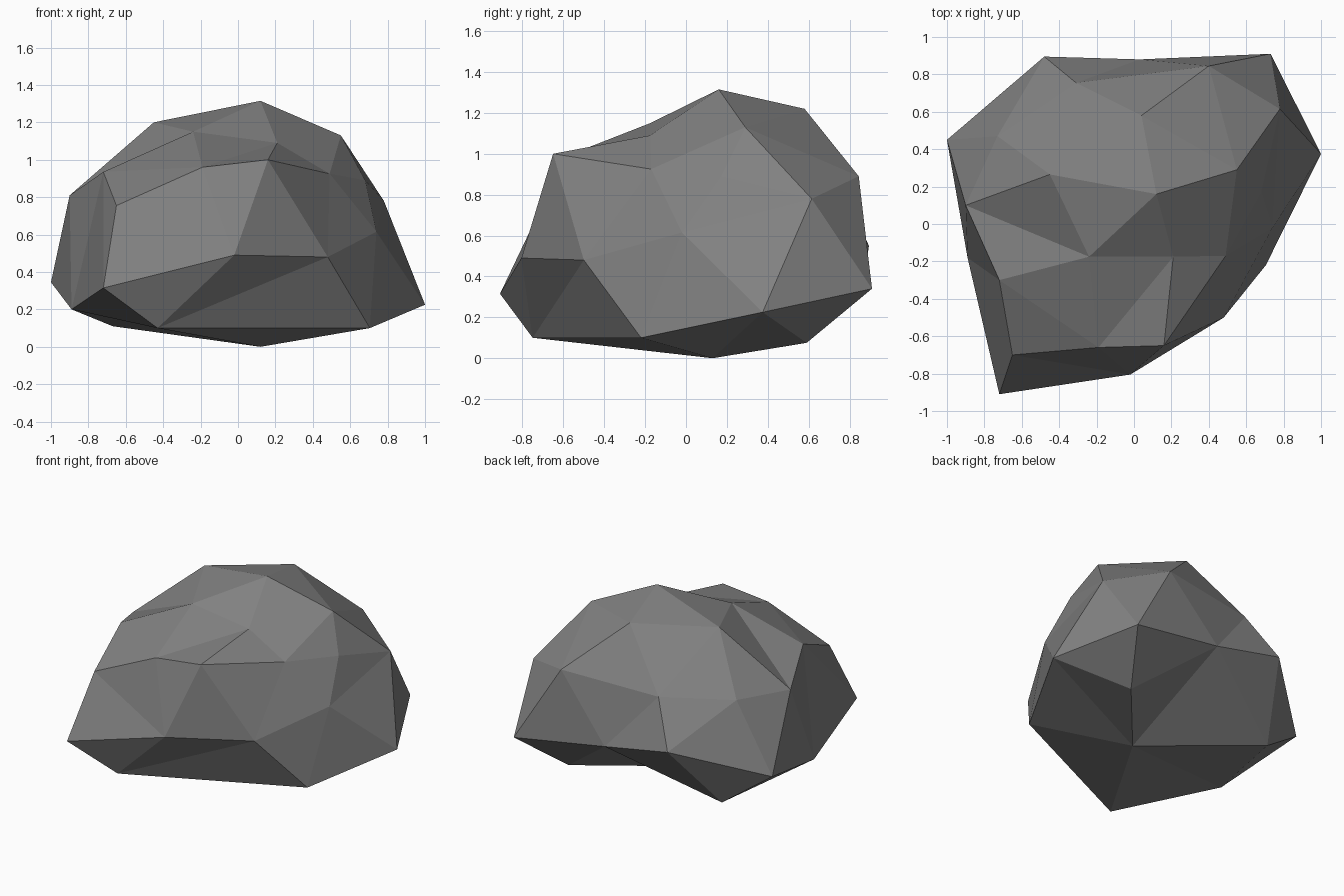
import bpy, bmesh
from mathutils import Vector

if "Cube" in bpy.data.objects:
    bpy.data.objects.remove(bpy.data.objects["Cube"])

# Corner points of the boulder
corners = {
    # shoulders and summit
    'V': (.12, .16, 1.315), 'X': (.04, .58, 1.22), 'R': (-.45, .265, 1.20),
    'S': (-.24, -.175, 1.15), 'T': (.21, -.175, 1.09), 'W': (.55, .29, 1.13),
    'U': (.49, -.17, .925), 'M': (.16, -.65, 1.0), 'N': (-.19, -.66, .96),
    'O': (-.72, -.30, .935), 'Q': (-.90, .10, .81), 'L': (-.65, -.70, .755),
    # sides
    'E': (.40, .845, .89), 'F': (.78, .615, .78), 'm': (.68, .17, .89),
    'H': (.74, -.02, .615), 'I': (.48, -.50, .48), 'J': (-.02, -.805, .49),
    'Z': (-.73, .47, .83), 'Y': (-.31, .755, .85), 'B': (-.48, .895, .55),
    'C': (.03, .88, .45), 'K': (-.72, -.91, .315), 'A': (-1, .45, .345),
    'D': (.73, .91, .34), 'G': (1, .375, .225), 'P': (-.89, -.18, .20),
    # underside
    'a': (-.43, -.75, .10), 'h': (.705, -.22, .10), 'c': (-.67, .55, .11),
    'e': (.52, .59, .075), 'b': (.12, .13, 0),
}
# Ridge lines that must run along facet edges
ridges = ["PQRXEDFGe", "QSNTUWE", "NOPcBZA", "SVUHF", "XW", "OK", "LJN",
          "JaIU", "IM", "aPb", "YCE", "cCe", "Hh", "ZRY", "YE", "LNM"]

# Wrap the corners: hull of their directions from the middle of the rock
centre = Vector((0, 0, .45))
bm = bmesh.new()
vert = {k: bm.verts.new((Vector(p) - centre).normalized())
        for k, p in corners.items()}
bmesh.ops.convex_hull(bm, input=list(bm.verts))
bmesh.ops.recalc_face_normals(bm, faces=list(bm.faces))


def force_edge(a, b):
    """Turn crossing facet edges until a and b are joined."""
    for _ in range(8):
        if bm.edges.get((a, b)):
            return
        for f in a.link_faces:
            vs = list(f.verts)
            i = vs.index(a)
            p, q = vs[(i + 1) % 3], vs[(i + 2) % 3]
            if a.co.cross(p.co).dot(b.co) >= 0 and a.co.cross(b.co).dot(q.co) >= 0:
                bmesh.utils.edge_rotate(bm.edges.get((p, q)), True)
                break


for line in ridges:
    for k, n in zip(line, line[1:]):
        force_edge(vert[k], vert[n])

# Move the corners out to their true places
for k, p in corners.items():
    vert[k].co = p
bmesh.ops.recalc_face_normals(bm, faces=list(bm.faces))

mesh = bpy.data.meshes.new("boulder")
bm.to_mesh(mesh)
bm.free()
stone = bpy.data.materials.new("grey stone")
stone.diffuse_color = (.22, .22, .22, 1)
stone.use_nodes = True
stone.node_tree.nodes["Principled BSDF"].inputs["Base Color"].default_value = stone.diffuse_color
mesh.materials.append(stone)
boulder = bpy.data.objects.new("boulder", mesh)
bpy.context.collection.objects.link(boulder)
